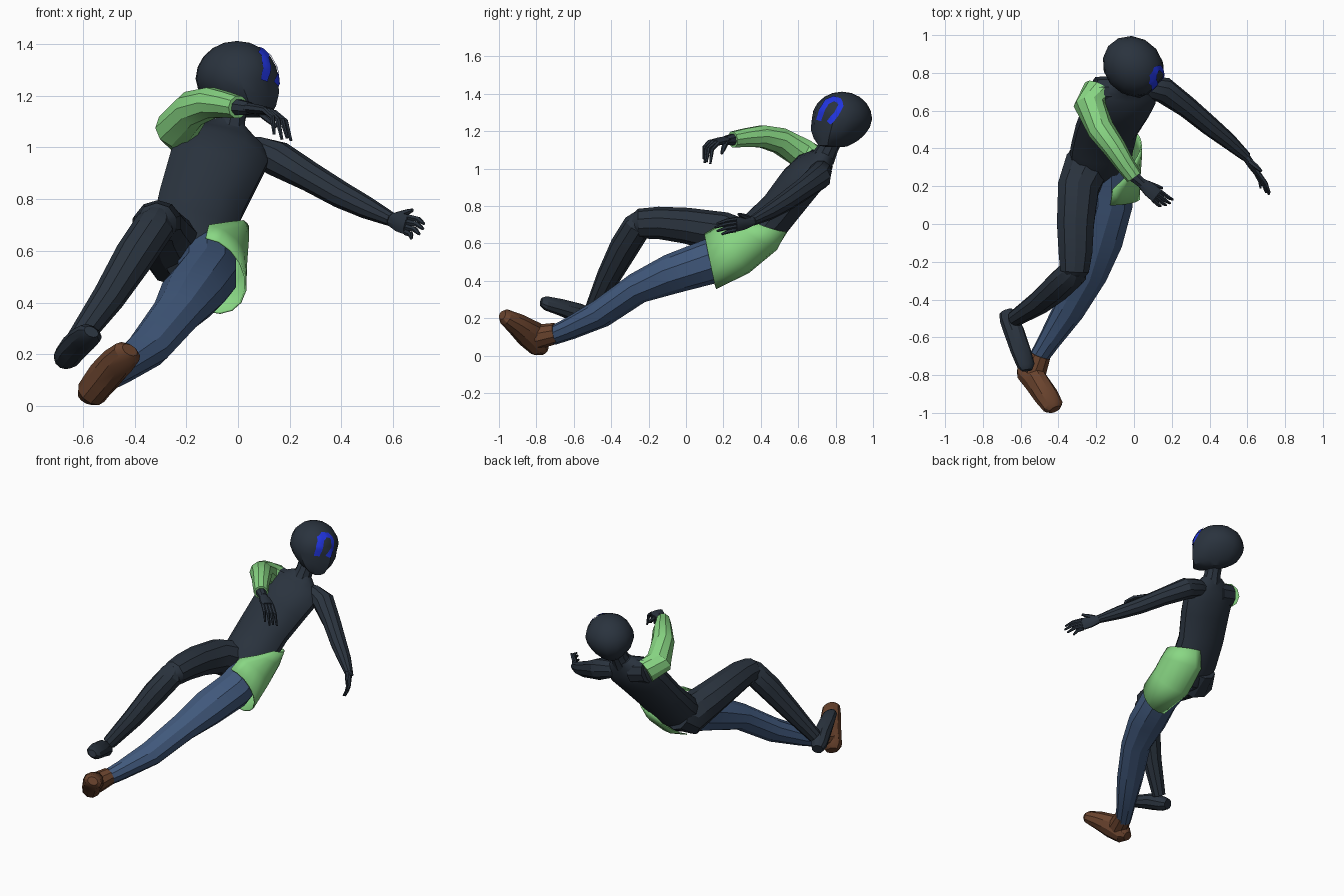
import bpy, bmesh, math
from mathutils import Vector
from mathutils.bvhtree import BVHTree

if "Cube" in bpy.data.objects:
    bpy.data.objects.remove(bpy.data.objects["Cube"])


def material(name, rgb):
    m = bpy.data.materials.new(name)
    m.diffuse_color = (*rgb, 1)
    m.use_nodes = True
    m.node_tree.nodes["Principled BSDF"].inputs["Base Color"].default_value = m.diffuse_color
    return m


DARK = material("dark slate", (0.023, 0.033, 0.048))
GREEN = material("light green", (0.25, 0.68, 0.23))
DENIM = material("denim blue", (0.052, 0.098, 0.20))
BROWN = material("boot brown", (0.14, 0.055, 0.026))
BLUE = material("bright blue", (0.015, 0.035, 0.75))


def finish(name, bm, mat):
    bmesh.ops.recalc_face_normals(bm, faces=bm.faces)
    me = bpy.data.meshes.new(name)
    bm.to_mesh(me)
    bm.free()
    me.materials.append(mat)
    ob = bpy.data.objects.new(name, me)
    bpy.context.collection.objects.link(ob)
    return ob


def limb(name, mat, rings, side=(1, 0, 0), n=10):
    """Capped tube through rings (x, y, z, half width[, half depth])."""
    bm = bmesh.new()
    pts = [Vector(r[:3]) for r in rings]
    loops = []
    for i, r in enumerate(rings):
        t = (pts[min(i + 1, len(pts) - 1)] - pts[max(i - 1, 0)]).normalized()
        u = Vector(side)
        u = (u - t * u.dot(t)).normalized()
        v = t.cross(u)
        loops.append([bm.verts.new(pts[i] + u * r[3] * math.cos(a) + v * r[-1] * math.sin(a))
                      for a in (2 * math.pi * (k + 0.5) / n for k in range(n))])
    for a, b in zip(loops, loops[1:]):
        for k in range(n):
            bm.faces.new((a[k], a[(k + 1) % n], b[(k + 1) % n], b[k]))
    bm.faces.new(loops[0])
    bm.faces.new(loops[-1])
    return finish(name, bm, mat)


# Torso and neck
limb("torso", DARK, [
    (-.18, .20, .53, .10, .06), (-.18, .31, .59, .165, .118), (-.17, .40, .67, .168, .118),
    (-.145, .50, .78, .17, .108), (-.095, .60, .91, .183, .112), (-.065, .67, .985, .19, .105),
    (-.05, .71, 1.025, .175, .08), (-.04, .735, 1.06, .11, .06),
    (-.033, .75, 1.09, .065, .05)], (.97, 0, -.22), 14)
limb("neck", DARK, [(-.035, .73, 1.05, .065), (-.025, .76, 1.11, .055),
                    (-.01, .80, 1.2, .058)])

# Head: ellipsoid with a flattened face and narrow jaw, turned to its left
face, lateral = Vector((.72, -.69, 0)), Vector((.69, .72, 0))
bm = bmesh.new()
bmesh.ops.create_uvsphere(bm, u_segments=14, v_segments=10, radius=1)
for v in bm.verts:
    a, l, z = v.co.dot(face), v.co.dot(lateral), v.co.z
    jaw = max(0, -z) * max(0, a + .45)
    l *= 1 - .35 * max(0, -z) ** 1.5
    a = min(a + .45 * jaw, .92)
    z = max(z - .2 * jaw, -1.03)
    v.co = face * a * .172 + lateral * l * .153 + Vector((-.004, .834, 1.265 + z * .146))
tree = BVHTree.FromBMesh(bm)
finish("head", bm, DARK)

# Painted arch on the face, projected onto its surface
path = [Vector(p) for p in ((.713, 1.258), (.731, 1.315), (.756, 1.355), (.79, 1.37),
                            (.82, 1.36), (.828, 1.335), (.802, 1.288), (.765, 1.245))]
fine = [a.lerp(b, k / 4) for a, b in zip(path, path[1:]) for k in range(4)] + [path[-1]]
bm = bmesh.new()
rows = []
for i, p in enumerate(fine):
    d = (fine[min(i + 2, len(fine) - 1)] - fine[max(i - 2, 0)]).normalized()
    row = []
    for s in (-.014, -.005, .005, .014):
        hit, nor, _, _ = tree.ray_cast(Vector((1, p.x - d.y * s, p.y + d.x * s)),
                                       Vector((-1, 0, 0)))
        row.append(bm.verts.new(hit + nor * .005))
    rows.append(row)
for a, b in zip(rows, rows[1:]):
    for k in range(3):
        bm.faces.new((a[k], a[k + 1], b[k + 1], b[k]))
finish("head_arch_mark", bm, BLUE)

# Arms
limb("left_arm", DARK, [
    (.0, .71, 1.0, .04), (.07, .72, .985, .06), (.155, .71, .955, .07),
    (.28, .62, .885, .058), (.40, .52, .815, .052), (.50, .44, .765, .043),
    (.595, .355, .72, .027)], (0, 0, 1))
limb("right_sleeve", GREEN, [
    (-.19, .71, 1.03, .08), (-.235, .63, 1.075, .085), (-.175, .50, 1.15, .072),
    (-.105, .405, 1.172, .062), (-.05, .32, 1.165, .052), (.0, .25, 1.155, .045)], (0, 0, 1))
limb("right_shoulder", DARK, [(-.10, .70, 1.01, .085), (-.205, .70, 1.035, .078)], (0, 0, 1))
limb("right_wrist", DARK, [(-.02, .27, 1.157, .036), (.045, .212, 1.15, .026)], (0, 0, 1), 8)


def hand(prefix, wrist, knuckle, spread, bend, tips, thumb):
    """Flat palm, four fingers bent at one joint, and a thumb."""
    w, k, s = Vector(wrist), Vector(knuckle), Vector(spread).normalized()
    limb(prefix + "_palm", DARK, [(*w, .026, .022), (*w.lerp(k, .55), .04, .02),
                                  (*k, .041, .015)], s, 8)
    for i, tip in enumerate(tips):
        base = k + s * (.03 - .02 * i)
        mid = base.lerp(Vector(tip), .5) + Vector(bend)
        limb(f"{prefix}_finger_{i + 1}", DARK, [(*base, .012), (*mid, .011), (*tip, .006)], s, 6)
    root, tip = w.lerp(k, .3) + s * .02, Vector(thumb)
    limb(prefix + "_thumb", DARK, [(*root, .016), (*root.lerp(tip, .6), .013), (*tip, .007)],
         (1, 0, 0), 6)


hand("left_hand", (.59, .36, .722), (.655, .265, .70), (.2, .05, 1), (.008, 0, .004),
     [(.718, .165, .705), (.715, .155, .685), (.70, .165, .665), (.67, .19, .648)],
     (.675, .28, .757))
hand("right_hand", (.035, .222, 1.152), (.12, .15, 1.14), (.6, .7, -.15), (.012, -.012, .02),
     [(.205, .13, 1.025), (.19, .11, 1.035), (.17, .10, 1.03), (.14, .095, 1.05)],
     (.15, .19, 1.08))

# Right leg, bent, all dark
limb("right_thigh", DARK, [
    (-.22, .41, .63, .10), (-.24, .325, .592, .128), (-.295, .19, .66, .114, .11),
    (-.31, .0, .695, .103, .096), (-.31, -.15, .71, .094, .086), (-.315, -.25, .705, .08),
    (-.32, -.295, .70, .045)])
limb("right_shin", DARK, [
    (-.305, -.235, .75, .045), (-.32, -.255, .70, .078), (-.40, -.33, .58, .078),
    (-.50, -.415, .42, .064), (-.63, -.50, .24, .044)])
limb("right_foot", DARK, [
    (-.676, -.465, .175, .038, .034), (-.662, -.50, .19, .052, .048), (-.635, -.57, .225, .055, .054),
    (-.60, -.67, .258, .056, .042), (-.572, -.75, .28, .05, .034),
    (-.567, -.775, .287, .03, .02)], (.8, .15, -.45))

# Left leg: denim trouser and brown boot
limb("left_trouser_leg", DENIM, [
    (-.12, .33, .58, .115), (-.12, .12, .50, .12), (-.178, -.08, .435, .124, .107),
    (-.235, -.26, .36, .098, .084), (-.345, -.455, .225, .084, .077), (-.45, -.62, .145, .06),
    (-.51, -.715, .105, .05)])
limb("left_boot_shaft", BROWN, [(-.495, -.695, .12, .056), (-.53, -.79, .1, .066)])
limb("left_boot_foot", BROWN, [
    (-.582, -.758, .03, .042, .03), (-.567, -.782, .05, .06, .062),
    (-.518, -.835, .117, .063, .08), (-.465, -.91, .172, .066, .06),
    (-.428, -.967, .207, .058, .042), (-.418, -.982, .217, .034, .025)], (.87, .3, -.4))

# Shirt tail: open shell on the left hip (front point, back point, half width, arc)
bm = bmesh.new()
rings = []
for f, b, hw, start, end in (
        ((-.13, .29, .755), (-.13, .54, .665), .17, 62, 172),
        ((-.13, .235, .735), (-.13, .485, .57), .17, 35, 190),
        ((-.13, .18, .70), (-.12, .335, .445), .158, 6, 200),
        ((-.125, .10, .65), (-.085, .16, .36), .135, 0, 195)):
    f, b = Vector(f), Vector(b)
    c = (f + b) / 2
    arc = [math.radians(start + (end - start) * k / 9) for k in range(10)]
    rings.append([bm.verts.new(c + (f - c) * math.cos(a) + Vector((.99, 0, -.1)) * hw * math.sin(a))
                  for a in arc])
for a, b in zip(rings, rings[1:]):
    for k in range(9):
        bm.faces.new((a[k], a[k + 1], b[k + 1], b[k]))
tail = finish("shirt_tail", bm, GREEN)
solid = tail.modifiers.new("thickness", "SOLIDIFY")
solid.thickness = .008
solid.offset = 0

# Soft shading that keeps the sharp edges
for ob in bpy.context.collection.objects:
    ob.select_set(True)
    bpy.context.view_layer.objects.active = ob
bpy.ops.object.shade_smooth_by_angle(angle=math.radians(30))
